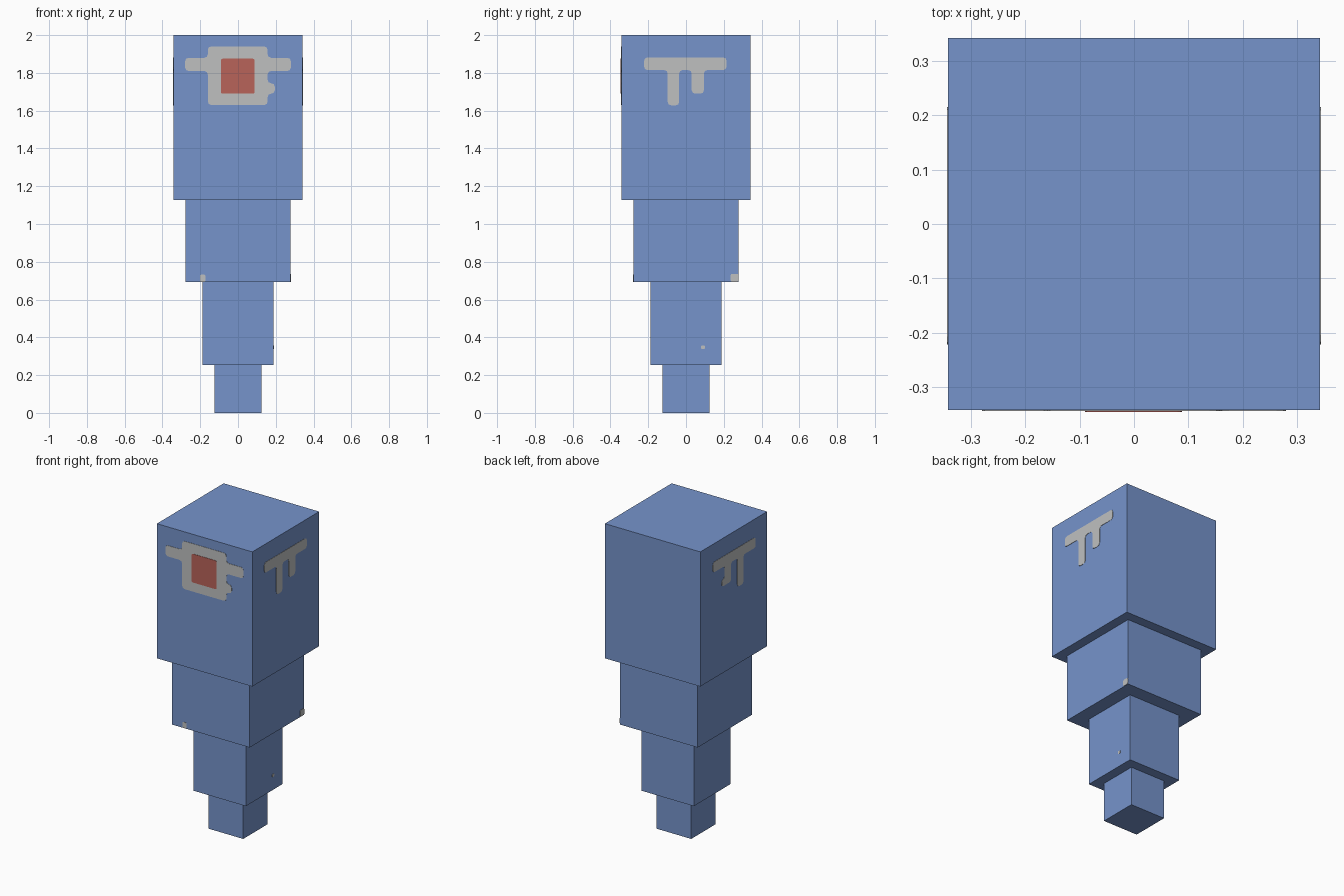
import bpy, bmesh
from mathutils import Vector

cube = bpy.data.objects.get("Cube")
if cube:
    bpy.data.objects.remove(cube)


def material(name, rgb):
    m = bpy.data.materials.new(name)
    m.use_nodes = True
    col = (*rgb, 1.0)
    m.diffuse_color = col
    m.node_tree.nodes["Principled BSDF"].inputs["Base Color"].default_value = col
    return m


BLUE = material("soft blue", (0.18, 0.295, 0.60))
GREY = material("light grey", (0.52, 0.53, 0.53))
RED = material("brick red", (0.48, 0.125, 0.10))


def finish(bm, name, mat):
    bmesh.ops.recalc_face_normals(bm, faces=bm.faces)
    mesh = bpy.data.meshes.new(name)
    bm.to_mesh(mesh)
    bm.free()
    mesh.materials.append(mat)
    ob = bpy.data.objects.new(name, mesh)
    bpy.context.collection.objects.link(ob)
    return ob


def block(name, half, z0, z1):
    bm = bmesh.new()
    bmesh.ops.create_cube(bm, size=1)
    for v in bm.verts:
        v.co = (v.co.x * 2 * half, v.co.y * 2 * half, z0 + (v.co.z + 0.5) * (z1 - z0))
    return finish(bm, name, BLUE)


# Thin plate lying on the "front", "left" (+x) or "right" (-x) wall of a block
def plate(name, outline, side, half, mat, thick=0.002, corner=0.018):
    place = {"front": lambda u, z: (u, -half, z),
             "left": lambda u, z: (half, u, z),
             "right": lambda u, z: (-half, u, z)}[side]
    out = {"front": Vector((0, -1, 0)), "left": Vector((1, 0, 0)),
           "right": Vector((-1, 0, 0))}[side]
    bm = bmesh.new()
    bm.faces.new([bm.verts.new(place(u, z)) for u, z in outline])
    if corner:
        bmesh.ops.bevel(bm, geom=bm.verts[:], offset=corner, segments=2,
                        profile=0.5, affect='VERTICES', clamp_overlap=True)
    ext = bmesh.ops.extrude_face_region(bm, geom=bm.faces[:], use_keep_orig=True)
    moved = [g for g in ext["geom"] if isinstance(g, bmesh.types.BMVert)]
    bmesh.ops.translate(bm, verts=moved, vec=out * thick)
    return finish(bm, name, mat)


def rect(u0, u1, z0, z1):
    return [(u0, z0), (u1, z0), (u1, z1), (u0, z1)]


# Stacked body, widening upwards
HEAD, CHEST, WAIST, FOOT = 0.342, 0.279, 0.188, 0.125
block("head", HEAD, 1.128, 2.0)
block("upper_body", CHEST, 0.692, 1.128)
block("lower_body", WAIST, 0.253, 0.692)
block("foot", FOOT, 0.0, 0.253)

# Face mark with arms and a small bump, and the red eye on it
face = [(-0.28, 1.81), (-0.16, 1.81), (-0.16, 1.63), (0.157, 1.63),
        (0.157, 1.69), (0.195, 1.69), (0.195, 1.745), (0.157, 1.745),
        (0.157, 1.81), (0.28, 1.81), (0.28, 1.88), (0.157, 1.88),
        (0.157, 1.94), (-0.16, 1.94), (-0.16, 1.88), (-0.28, 1.88)]
plate("face_mark", face, "front", HEAD, GREY)
plate("eye", rect(-0.09, 0.088, 1.69, 1.875), "front", HEAD, RED, 0.004, 0.008)

# Side marks: a bar with a long and a short leg
bar = [(0.215, 1.815), (0.215, 1.882), (-0.222, 1.882), (-0.222, 1.815),
       (-0.097, 1.815), (-0.097, 1.628), (-0.036, 1.628), (-0.036, 1.815),
       (0.03, 1.815), (0.03, 1.69)]
plate("left_side_mark", bar + [(0.095, 1.69), (0.095, 1.815)], "left", HEAD, GREY)
hook = [(0.125, 1.69), (0.125, 1.735), (0.095, 1.735), (0.095, 1.815)]
plate("right_side_mark", bar + hook, "right", HEAD, GREY)

# Small spots on the lower blocks
plate("front_spot", rect(-0.202, -0.172, 0.693, 0.732), "front", CHEST, GREY, corner=0.008)
plate("left_spot", rect(0.236, 0.278, 0.694, 0.736), "left", CHEST, GREY, corner=0.008)
plate("left_speck", rect(0.08, 0.1, 0.337, 0.357), "left", WAIST, GREY, corner=0.005)
